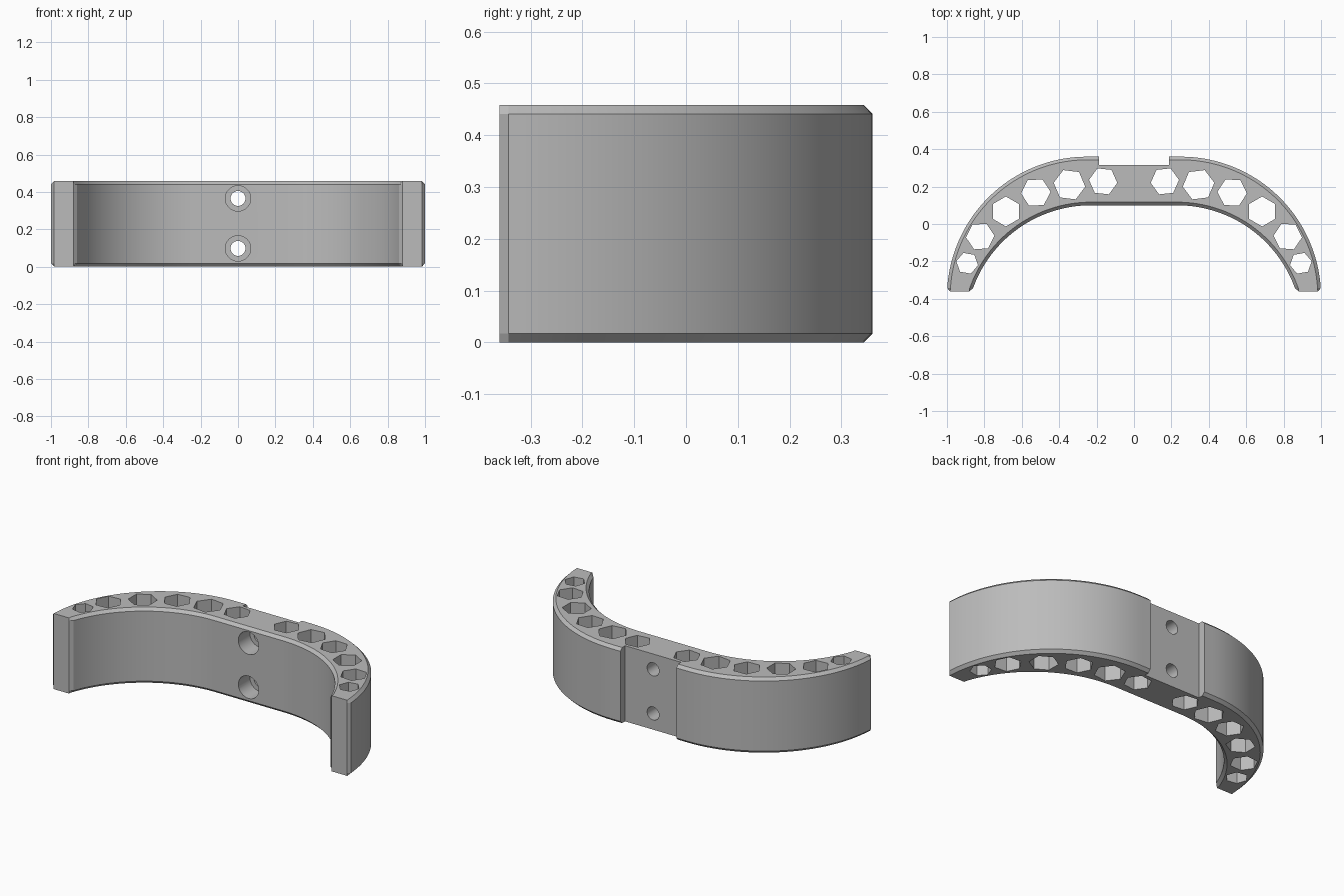
import bpy
import bmesh
from math import asin, cos, sin, pi, radians

if "Cube" in bpy.data.objects:
    bpy.data.objects.remove(bpy.data.objects["Cube"])

HEIGHT, BEVEL, FRONT, STEPS = 0.458, 0.017, -0.36, 36

gray = bpy.data.materials.new("light gray")
gray.use_nodes = True
color = (0.5, 0.5, 0.5, 1)
gray.diffuse_color = color
gray.node_tree.nodes["Principled BSDF"].inputs["Base Color"].default_value = color


def arc_point(cx, cy, r, t):
    """Point on an arc running from the front end (t=0) to the back (t=1)."""
    start = asin((FRONT + BEVEL - cy) / r)
    a = start + (pi / 2 - start) * t
    return cx + r * cos(a), cy + r * sin(a)


def ring(bm, outer, outer_in, inner, inner_in, side):
    """Cross-section of the band with its corners cut off."""
    section = [(outer, BEVEL), (outer, HEIGHT - BEVEL), (outer_in, HEIGHT), (inner_in, HEIGHT),
               (inner, HEIGHT - BEVEL), (inner, BEVEL), (inner_in, 0), (outer_in, 0)]
    return [bm.verts.new((side * x, y, z)) for (x, y), z in section]


def half_sections():
    # Front end, where the bevelled corners close into a flat face
    a, b = (0.983, FRONT), (0.88, FRONT)
    yield a, a, b, b
    for i in range(STEPS + 1):
        t = i / STEPS
        yield (arc_point(0.25, -0.39, 0.75, t), arc_point(0.25, -0.39, 0.75 - BEVEL, t),
               arc_point(0.23, -0.57, 0.67, t), arc_point(0.23, -0.57, 0.67 + BEVEL, t))


# Curved band
bm = bmesh.new()
sections = list(half_sections())
rings = [ring(bm, *s, 1) for s in sections] + [ring(bm, *s, -1) for s in reversed(sections)]
for r0, r1 in zip(rings, rings[1:]):
    for k in range(8):
        m = (k + 1) % 8
        bm.faces.new((r0[k], r0[m], r1[m], r1[k]))
bm.faces.new(rings[0])
bm.faces.new(rings[-1])
bmesh.ops.remove_doubles(bm, verts=bm.verts, dist=0.0001)
bmesh.ops.dissolve_degenerate(bm, edges=bm.edges, dist=0.0001)
bmesh.ops.recalc_face_normals(bm, faces=bm.faces)
mesh = bpy.data.meshes.new("curved_band")
bm.to_mesh(mesh)
bm.free()
band = bpy.data.objects.new("curved_band", mesh)
bpy.context.collection.objects.link(band)
mesh.materials.append(gray)


def cut(cutter):
    """Subtract a helper shape from the band, then discard it."""
    cutter.hide_render = True
    cutter.data.materials.append(gray)
    mod = band.modifiers.new("cut", "BOOLEAN")
    mod.operation, mod.solver, mod.object = "DIFFERENCE", "EXACT", cutter
    bpy.ops.object.select_all(action="DESELECT")
    bpy.context.view_layer.objects.active = band
    band.select_set(True)
    bpy.ops.object.modifier_apply(modifier=mod.name)
    bpy.data.objects.remove(cutter)


def cylinder(sides, radius, depth, location, rotation):
    bpy.ops.mesh.primitive_cylinder_add(vertices=sides, radius=radius, depth=depth,
                                        location=location, rotation=rotation)
    return bpy.context.object


# Rear notch
bpy.ops.mesh.primitive_cube_add(size=1, location=(0, 0.415, HEIGHT / 2))
notch = bpy.context.object
notch.scale = (0.375, 0.2, 1)
cut(notch)

# Vertical hexagonal holes: x, y, radius, turn of a corner from the x axis
holes = [(0.165, 0.228, 0.076, 6), (0.345, 0.21, 0.085, 7), (0.525, 0.168, 0.079, -3),
         (0.685, 0.067, 0.08, 30), (0.822, -0.067, 0.076, -4), (0.892, -0.21, 0.059, 10)]
for x, y, radius, turn in holes:
    for side in (1, -1):
        # Primitive corners start on the y axis, so six sides need a quarter turn
        cut(cylinder(6, radius, 1, (side * x, y, HEIGHT / 2), (0, 0, side * radians(turn) + pi / 2)))

# Screw holes with wide front recesses
for z in (0.098, 0.365):
    cut(cylinder(32, 0.04, 1, (0, 0.2, z), (pi / 2, 0, 0)))
    cut(cylinder(32, 0.068, 0.3, (0, 0.06, z), (pi / 2, 0, 0)))

bpy.ops.object.select_all(action="DESELECT")
bpy.context.view_layer.objects.active = band
band.select_set(True)
bpy.ops.object.shade_smooth_by_angle(angle=radians(25))
